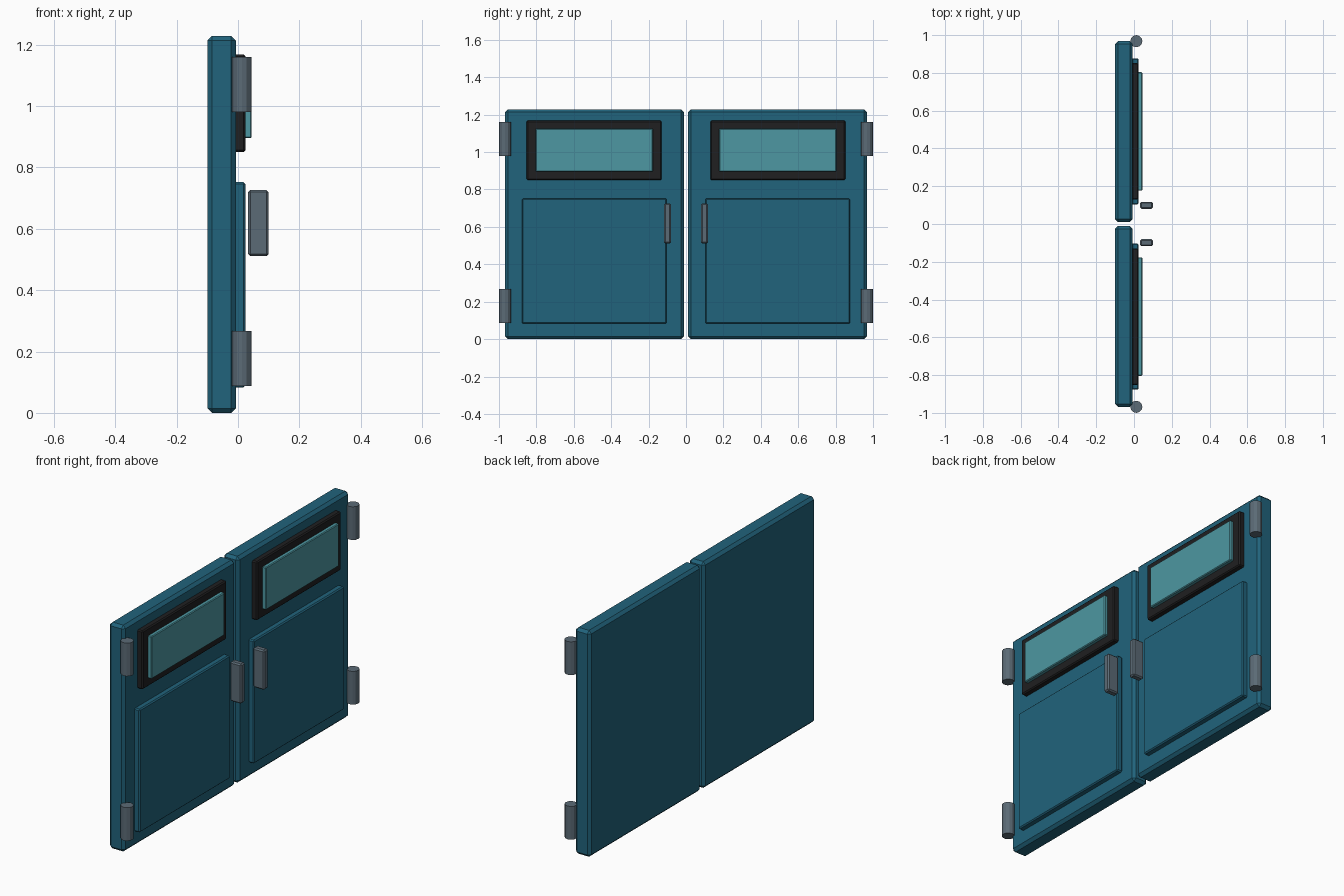
import bpy, bmesh
from mathutils import Matrix

if "Cube" in bpy.data.objects:
    bpy.data.objects.remove(bpy.data.objects["Cube"])


def material(name, rgb):
    m = bpy.data.materials.new(name)
    m.diffuse_color = (*rgb, 1)
    m.use_nodes = True
    m.node_tree.nodes["Principled BSDF"].inputs["Base Color"].default_value = m.diffuse_color
    return m


TEAL = material("teal paint", (0.015, 0.125, 0.2))
BLACK = material("black rubber", (0.014, 0.014, 0.015))
GLASS = material("pale teal glass", (0.075, 0.31, 0.36))
STEEL = material("grey steel", (0.105, 0.145, 0.18))


def finish(name, bm, mat):
    mesh = bpy.data.meshes.new(name)
    bm.to_mesh(mesh)
    bm.free()
    mesh.materials.append(mat)
    ob = bpy.data.objects.new(name, mesh)
    bpy.context.collection.objects.link(ob)


def box(name, xs, ys, zs, bevel, mat):
    """Chamfered box given by its extents on each axis."""
    bm = bmesh.new()
    ext = (xs, sorted(ys), zs)
    size = [b - a for a, b in ext]
    mid = [(a + b) / 2 for a, b in ext]
    bmesh.ops.create_cube(bm, size=1, matrix=Matrix.Translation(mid) @ Matrix.Diagonal((*size, 1)))
    bmesh.ops.bevel(bm, geom=bm.edges[:], offset=bevel, segments=1, affect='EDGES')
    finish(name, bm, mat)


def cylinder(name, centre, radius, height, mat):
    bm = bmesh.new()
    bmesh.ops.create_cone(bm, cap_ends=True, segments=12, radius1=radius, radius2=radius,
                          depth=height, matrix=Matrix.Translation(centre))
    finish(name, bm, mat)


for side, s in (("left", -1), ("right", 1)):
    def span(a, b):
        return (s * a, s * b)

    # door leaf and raised lower panel
    box(side + "_door", (-0.10, -0.007), span(0.0105, 0.968), (0, 1.228), 0.015, TEAL)
    box(side + "_lower_panel", (-0.012, 0.024), span(0.103, 0.877), (0.083, 0.752), 0.006, TEAL)
    # window
    box(side + "_window_frame", (-0.012, 0.024), span(0.13, 0.852), (0.85, 1.168), 0.006, BLACK)
    box(side + "_window_glass", (0.015, 0.044), span(0.177, 0.804), (0.895, 1.126), 0.004, GLASS)
    # handle
    box(side + "_handle", (0.033, 0.10), span(0.08, 0.117), (0.511, 0.726), 0.007, STEEL)
    # hinge barrels
    for level, z in (("lower", 0.177), ("upper", 1.07)):
        cylinder(f"{side}_{level}_hinge", (0.0125, s * 0.968, z), 0.032, 0.18, STEEL)
